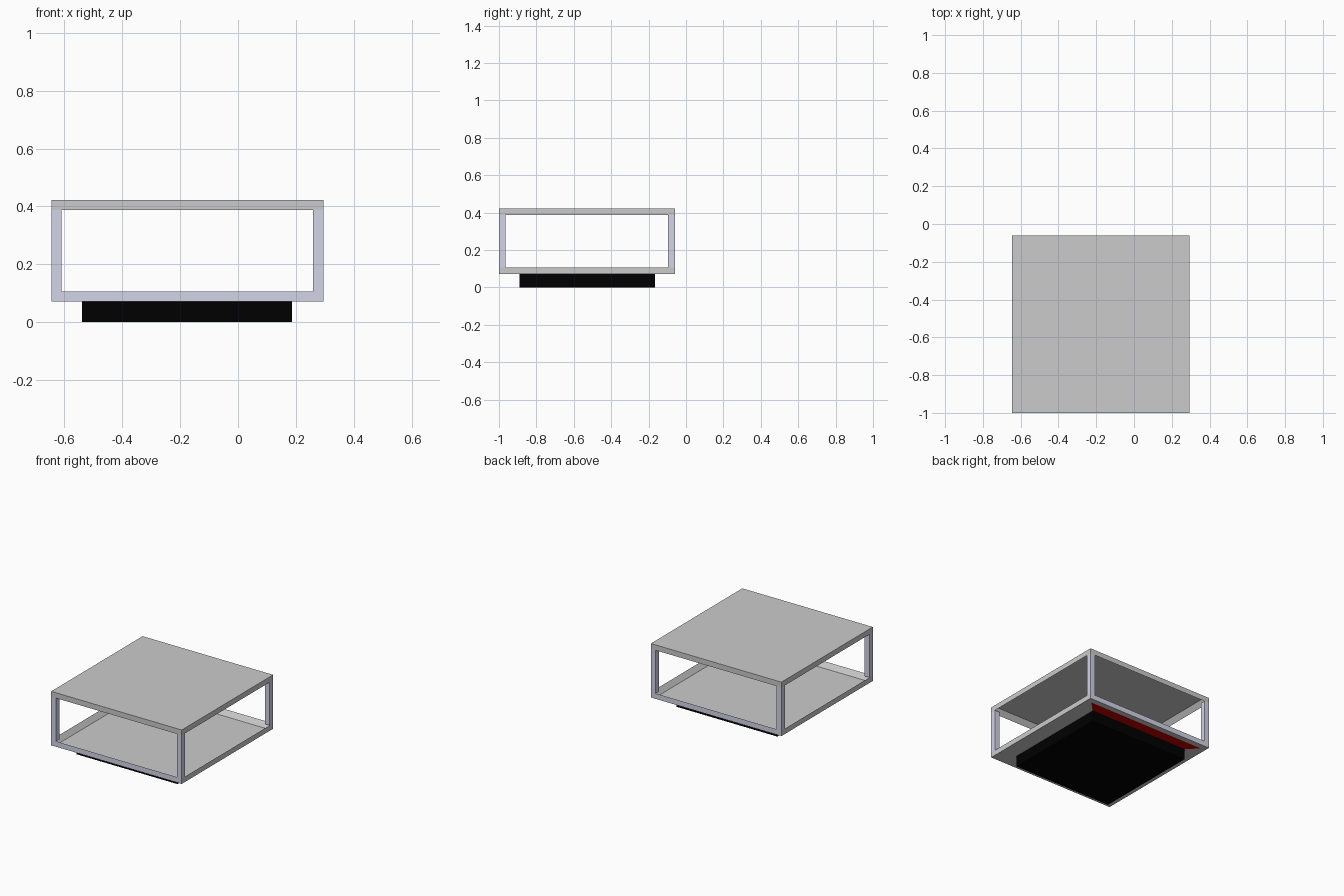
import bpy, bmesh

if "Cube" in bpy.data.objects:
    bpy.data.objects.remove(bpy.data.objects["Cube"])

X0, X1, Y0, Y1 = -0.645, 0.295, -1.0, -0.06   # outer footprint
BX0, BX1, BY0, BY1 = -0.54, 0.187, -0.89, -0.167  # plinth footprint
Z0, Z1, T = 0.072, 0.423, 0.035               # frame heights, bar thickness
SHEET = 0.002


def material(name, rgb):
    m = bpy.data.materials.new(name)
    m.diffuse_color = (*rgb, 1)
    m.use_nodes = True
    m.node_tree.nodes["Principled BSDF"].inputs["Base Color"].default_value = m.diffuse_color
    return m


black = material("black", (0.0, 0.0, 0.0))
red = material("red", (0.5, 0.0, 0.0))
bluish = material("pale_blue_grey", (0.65, 0.66, 0.8))


def finish(name, bm, mat=None):
    me = bpy.data.meshes.new(name)
    bm.to_mesh(me)
    bm.free()
    ob = bpy.data.objects.new(name, me)
    bpy.context.collection.objects.link(ob)
    if mat:
        me.materials.append(mat)
    return ob


def box(name, lo, hi, mat=None):
    bm = bmesh.new()
    bmesh.ops.create_cube(bm, size=1)
    for v in bm.verts:
        v.co = [(a + b) / 2 + c * (b - a) for a, b, c in zip(lo, hi, v.co)]
    return finish(name, bm, mat)


# plinth
box("plinth", (BX0, BY0, 0), (BX1, BY1, Z0), black)


def tray(name, z_sheet, z_rim):
    """Thin square sheet with a raised rim around its edge."""
    bm = bmesh.new()
    bmesh.ops.create_cube(bm, size=1)
    lo, hi = min(z_sheet, z_rim), max(z_sheet, z_rim)
    for v in bm.verts:
        v.co = ((X0 + X1) / 2 + v.co.x * (X1 - X0),
                (Y0 + Y1) / 2 + v.co.y * (Y1 - Y0), (lo + hi) / 2 + v.co.z * (hi - lo))
    bm.faces.ensure_lookup_table()
    cap = [f for f in bm.faces if all(abs(v.co.z - z_rim) < 1e-5 for v in f.verts)]
    bmesh.ops.inset_region(bm, faces=cap, thickness=T)
    sink = z_sheet + (SHEET if z_rim > z_sheet else -SHEET)
    for v in cap[0].verts:
        v.co.z = sink
    return finish(name, bm)


# top board hollow underneath, shelf hollow above
tray("top_board", Z1, Z1 - T)
shelf = tray("shelf", Z0, Z0 + T)
shelf.data.materials.append(None)
shelf.data.materials.append(bluish)
for p in shelf.data.polygons:
    if abs(p.normal.y) > 0.9:
        p.material_index = 1

# corner posts
for side, y in (("front", Y0), ("back", Y1 - T)):
    for hand, x in (("left", X0), ("right", X1 - T)):
        box(f"{side}_{hand}_post", (x, y, Z0 + T), (x + T, y + T, Z1 - T), bluish)

# red mitred strip under the back of the shelf
bm = bmesh.new()
z = Z0 - 0.001
f = bm.faces.new([bm.verts.new(p) for p in (
    (X0 + T, Y1 - T, z), (X1 - T, Y1 - T, z), (BX1, BY1, z), (BX0, BY1, z))])
f.normal_update()
if f.normal.z > 0:
    f.normal_flip()
finish("underside_strip", bm, red)
